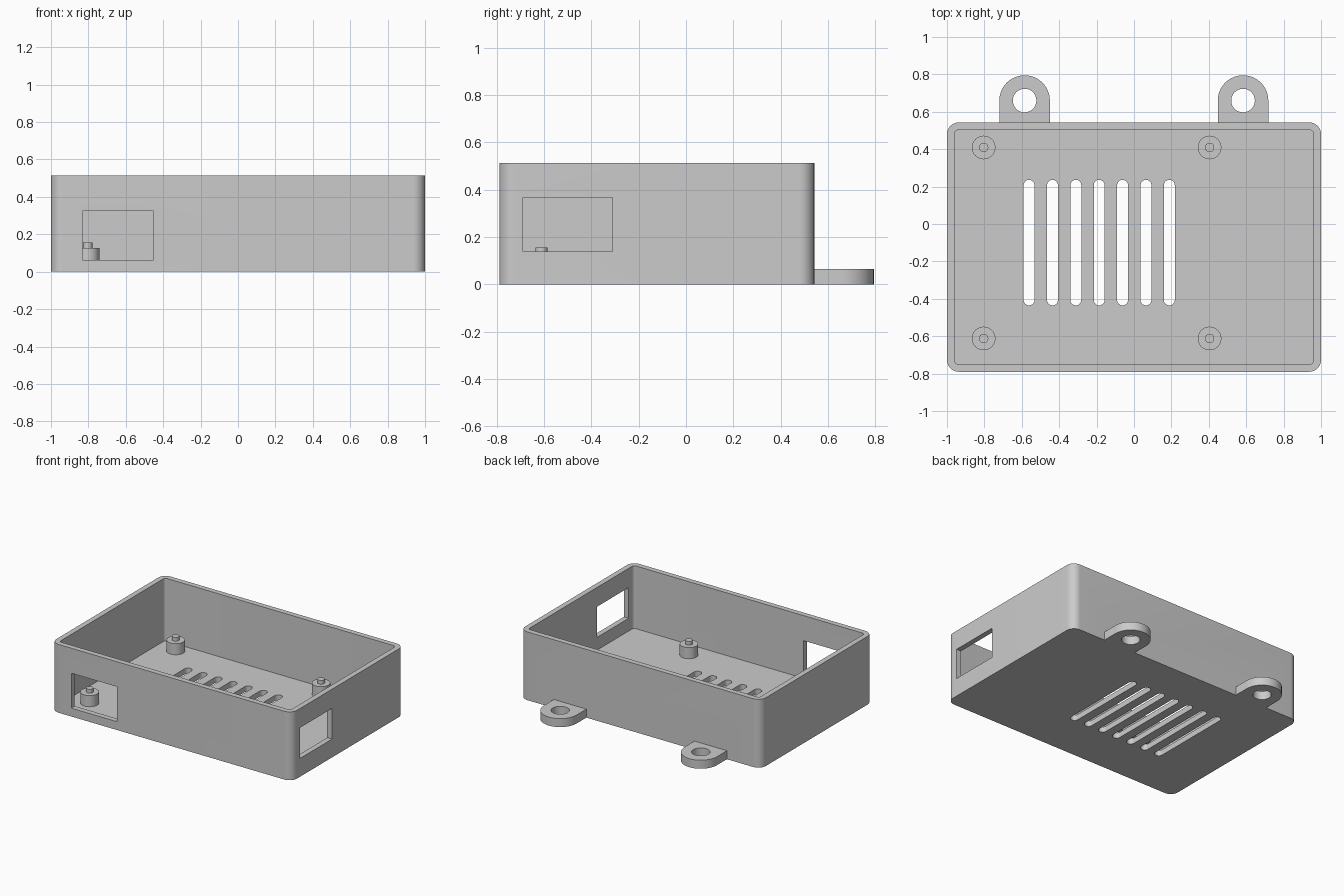
import bpy
import bmesh
from math import cos, sin, pi, radians

default = bpy.data.objects.get("Cube")
if default:
    bpy.data.objects.remove(default, do_unlink=True)

grey = bpy.data.materials.new("grey_plastic")
grey.use_nodes = True
grey.diffuse_color = (0.6, 0.6, 0.6, 1)
grey.node_tree.nodes["Principled BSDF"].inputs["Base Color"].default_value = (0.6, 0.6, 0.6, 1)


def rounded_rect(x0, x1, y0, y1, r, steps=12):
    """Counter-clockwise outline with quarter-circle corners."""
    corners = [(x1 - r, y1 - r), (x0 + r, y1 - r), (x0 + r, y0 + r), (x1 - r, y0 + r)]
    points = []
    for q, (cx, cy) in enumerate(corners):
        for i in range(steps + 1):
            a = (q + i / steps) * pi / 2
            points.append((cx + r * cos(a), cy + r * sin(a)))
    return points


def circle(cx, cy, r, n=48):
    return [(cx + r * cos(2 * pi * i / n), cy + r * sin(2 * pi * i / n)) for i in range(n)]


def prism(name, outline, z0, z1):
    """Extrude a flat outline from z0 to z1."""
    bm = bmesh.new()
    face = bm.faces.new([bm.verts.new((x, y, z0)) for x, y in outline])
    top = bmesh.ops.extrude_face_region(bm, geom=[face])["geom"]
    verts = [g for g in top if isinstance(g, bmesh.types.BMVert)]
    bmesh.ops.translate(bm, vec=(0, 0, z1 - z0), verts=verts)
    bmesh.ops.remove_doubles(bm, verts=bm.verts[:], dist=1e-5)
    bmesh.ops.recalc_face_normals(bm, faces=bm.faces[:])
    mesh = bpy.data.meshes.new(name)
    bm.to_mesh(mesh)
    bm.free()
    mesh.materials.append(grey)
    obj = bpy.data.objects.new(name, mesh)
    bpy.context.collection.objects.link(obj)
    return obj


def box(name, x0, x1, y0, y1, z0, z1):
    return prism(name, [(x0, y0), (x1, y0), (x1, y1), (x0, y1)], z0, z1)


def combine(target, tool, operation):
    """Apply a boolean and discard the tool object."""
    mod = target.modifiers.new("boolean", "BOOLEAN")
    mod.operation, mod.solver, mod.object = operation, "EXACT", tool
    bpy.context.view_layer.objects.active = target
    bpy.ops.object.modifier_apply(modifier=mod.name)
    bpy.data.objects.remove(tool, do_unlink=True)


BACK, FRONT, HEIGHT = 0.543, -0.79, 0.513
WALL, FLOOR, TAB = 0.04, 0.042, 0.064

# Open tray with rounded corners
case = prism("case_body", rounded_rect(-1, 1, FRONT, BACK, 0.063), 0, HEIGHT)
cavity = rounded_rect(-1 + WALL, 1 - WALL, FRONT + WALL, BACK - WALL, 0.021)
combine(case, prism("cavity_cutter", cavity, FLOOR, HEIGHT + 0.2), "DIFFERENCE")

# Round-ended mounting tabs on the back
for cx in (-0.585, 0.583):
    r, cy = 0.135, 0.66
    arc = [(cx + r * cos(pi * i / 32), cy + r * sin(pi * i / 32)) for i in range(33)]
    outline = arc + [(cx - r, BACK - 0.02), (cx + r, BACK - 0.02)]
    combine(case, prism("mounting_tab", outline, 0, TAB), "UNION")
    combine(case, prism("screw_hole_cutter", circle(cx, cy, 0.063), -0.1, 0.2), "DIFFERENCE")

# Vent slots through the floor
for i in range(7):
    cx = -0.561 + i * 0.125
    slot = rounded_rect(cx - 0.029, cx + 0.029, -0.435, 0.236, 0.0289)
    combine(case, prism("vent_cutter", slot, -0.1, 0.2), "DIFFERENCE")

# Port openings in the front wall and the wall at +x
combine(case, box("front_port_cutter", -0.832, -0.453, FRONT - 0.1, FRONT + 0.1, 0.063, 0.325),
        "DIFFERENCE")
combine(case, box("side_port_cutter", 0.9, 1.1, -0.69, -0.312, 0.138, 0.368), "DIFFERENCE")

# Board standoffs, each with a locating pin
parts = [case]
for cx in (-0.804, 0.404):
    for cy in (-0.612, 0.409):
        post = prism("standoff_post", circle(cx, cy, 0.063), FLOOR - 0.01, 0.126)
        pin = prism("standoff_pin", circle(cx, cy, 0.025, 32), 0.115, 0.155)
        parts += [post, pin]

# Smooth the rounded surfaces, keep edges sharp
bpy.ops.object.select_all(action="DESELECT")
for obj in parts:
    obj.select_set(True)
bpy.context.view_layer.objects.active = case
bpy.ops.object.shade_smooth_by_angle(angle=radians(30))
